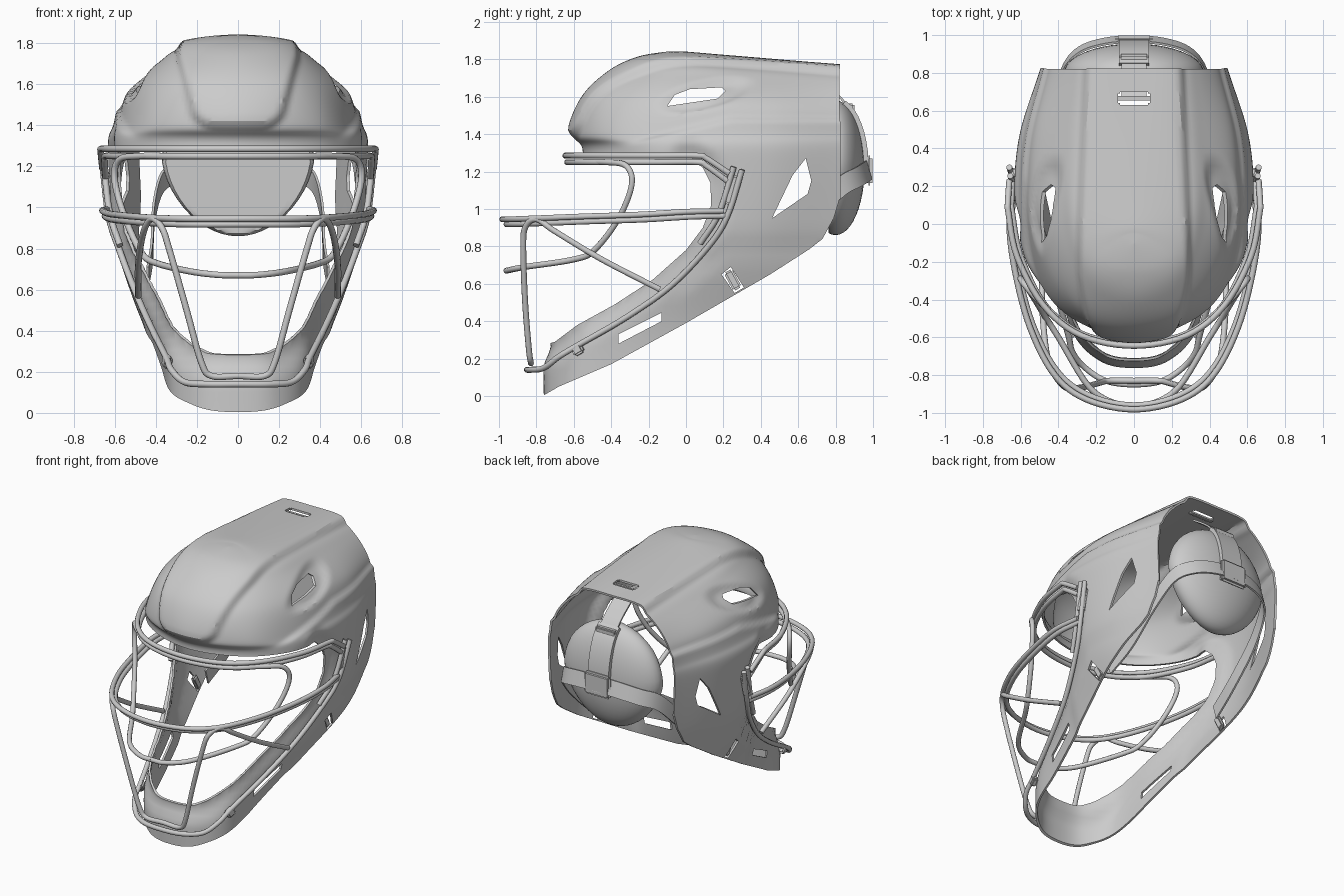
import bpy, bmesh, math
from mathutils import Vector

if "Cube" in bpy.data.objects:
    bpy.data.objects.remove(bpy.data.objects["Cube"])


def catmull(P, n, last=None):
    Q = [2 * P[0] - P[1]] + P + [2 * P[-1] - P[-2] if last is None else last]
    out = []
    for i in range(1, len(Q) - 2):
        a, b, c, d = Q[i - 1:i + 3]
        for k in range(n):
            t = k / n
            out.append(0.5 * (2 * b + (c - a) * t + (2 * a - 5 * b + 4 * c - d) * t * t
                              + (3 * b - a - 3 * c + d) * t ** 3))
    return out + [P[-1].copy()]


def mirrored(half):
    pts = [Vector(p) for p in half]
    return [Vector((-p.x, p.y, p.z)) for p in reversed(pts[1:])] + pts


def smooth(t):
    t = min(1, max(0, t))
    return t * t * (3 - 2 * t)


def add(name, bm):
    me = bpy.data.meshes.new(name)
    bm.to_mesh(me)
    bm.free()
    ob = bpy.data.objects.new(name, me)
    bpy.context.collection.objects.link(ob)
    return ob


def apply_all(ob):
    bpy.context.view_layer.objects.active = ob
    for m in list(ob.modifiers):
        bpy.ops.object.modifier_apply(modifier=m.name)


def prism(name, polys, w=1.2):
    bm = bmesh.new()
    for poly in polys:
        f = bm.faces.new([bm.verts.new((-w, y, z)) for y, z in poly])
        ext = bmesh.ops.extrude_face_region(bm, geom=[f])
        vs = [e for e in ext['geom'] if isinstance(e, bmesh.types.BMVert)]
        bmesh.ops.translate(bm, vec=(2 * w, 0, 0), verts=vs)
    bmesh.ops.recalc_face_normals(bm, faces=bm.faces)
    ob = add(name, bm)
    ob.hide_render = True
    return ob


def box(name, loc, size, rot=(0, 0, 0), bevel=0.01):
    bm = bmesh.new()
    bmesh.ops.create_cube(bm, size=1)
    bmesh.ops.scale(bm, vec=size, verts=bm.verts)
    bmesh.ops.bevel(bm, geom=bm.edges[:], offset=bevel, segments=2, affect='EDGES')
    ob = add(name, bm)
    ob.location, ob.rotation_euler = loc, rot
    return ob


def ribbon(name, path, wide, thick=0.012):
    bm = bmesh.new()
    wide = Vector(wide) / 2
    rows = [(bm.verts.new(p - wide), bm.verts.new(p + wide)) for p in path]
    for (a, b), (c, d) in zip(rows, rows[1:]):
        bm.faces.new((a, c, d, b))
    ob = add(name, bm)
    m = ob.modifiers.new("thickness", 'SOLIDIFY')
    m.thickness, m.offset = thick, 0
    apply_all(ob)
    return ob


def wire(name, half, shift=(0, 0, 0), r=0.016):
    # paths that start on the centre line become one bar, others a left and right pair
    half = [Vector((x + (shift[0] if x else 0), y + shift[1], z + shift[2])) for x, y, z in half]
    if half[0].x:
        paths = [half, [Vector((-p.x, p.y, p.z)) for p in half]]
    else:
        paths = [mirrored(half)]
    cu = bpy.data.curves.new(name, 'CURVE')
    cu.dimensions = '3D'
    cu.bevel_depth, cu.bevel_resolution, cu.use_fill_caps = r, 3, True
    for path in paths:
        pts = catmull(path, 6)
        sp = cu.splines.new('POLY')
        sp.points.add(len(pts) - 1)
        for p, q in zip(sp.points, pts):
            p.co = (*q, 1)
    bpy.context.collection.objects.link(bpy.data.objects.new(name, cu))


# Shell: U-shaped contour rows (z front, z back, then x,y from front centre to back)
ROWS = [
    (-.06, -.06, 0, -.76, .18, -.725, .31, -.59, .345, -.35, .36, 0, .38, .4, .36, .82),
    (.35, .35, 0, -.76, .18, -.725, .335, -.57, .39, -.30, .425, 0, .43, .4, .40, .82),
    (.80, .80, 0, -.72, .24, -.68, .40, -.53, .485, -.25, .555, .05, .565, .4, .45, .82),
    (1.27, 1.27, 0, -.555, .24, -.505, .44, -.38, .55, -.2, .61, .1, .59, .45, .475, .82),
    (1.40, 1.40, 0, -.60, .23, -.55, .42, -.42, .53, -.2, .585, .1, .565, .45, .465, .82),
    (1.58, 1.53, 0, -.53, .22, -.49, .37, -.37, .47, -.17, .53, .1, .52, .45, .44, .82),
    (1.71, 1.66, 0, -.395, .18, -.355, .29, -.26, .36, -.1, .39, .12, .38, .45, .34, .82),
    (1.78, 1.73, 0, -.25, .12, -.23, .20, -.17, .25, -.05, .27, .12, .25, .45, .22, .82),
    (1.806, 1.738, 0, -.1, 0, -.08, 0, -.05, 0, 0, 0, .15, 0, .45, 0, .82)]
rows = []
for zf, zb, *xy in ROWS:
    half = [(x, y, zf + (zb - zf) * max(0, y) / .82) for x, y in zip(xy[::2], xy[1::2])]
    rows.append(catmull(mirrored(half), 10))
n = len(rows[0])
cols = [catmull([r[j] for r in rows], 10, last=rows[-2][n - 1 - j]) for j in range(n)]
bm = bmesh.new()
grid = [[bm.verts.new(p) for p in c] for c in cols]
for a, b in zip(grid, grid[1:]):
    for k in range(len(a) - 1):
        bm.faces.new((a[k], b[k], b[k + 1], a[k + 1]))
bmesh.ops.remove_doubles(bm, verts=bm.verts, dist=0.0005)
bmesh.ops.recalc_face_normals(bm, faces=bm.faces)
if sum(f.normal.dot(f.calc_center_median() - Vector((0, .2, .9))) for f in bm.faces) < 0:
    bmesh.ops.reverse_faces(bm, faces=bm.faces)
bm.normal_update()

# Raised crown panel, side step, vent dent, jaw band and turned-in face rim
RIM = [(-.80, .26), (-.70, .29), (-.58, .38), (-.38, .49), (-.18, .62), (0, .78), (.09, .90),
       (.135, 1.02), (.13, 1.14), (.09, 1.22), (.02, 1.28)]


def rim_distance(y, z):
    p, best = Vector((y, z)), 9
    for a, b in zip(RIM, RIM[1:]):
        a, b = Vector(a), Vector(b)
        t = min(1, max(0, (p - a).dot(b - a) / (b - a).length_squared))
        best = min(best, (p - a - (b - a) * t).length)
    return best


moves = []
for v in bm.verts:
    x, y, z = v.co
    d1 = min(.31, .225 + .27 * (z - 1.4)) - .04 * max(0, y) - abs(x)
    d2 = z - 1.37
    inside = .1 - math.hypot(max(0, .1 - d1), max(0, .1 - d2))
    d = .035 * smooth(inside / .055)
    line = min(1.5, 1.38 + .25 * (y + .25))
    d += .02 * smooth((line - z) / .04) * smooth((y + .35) / .2) * smooth((z - .7) / .2)
    u, w = y - .1, z - 1.61 - .22 * (y - .1)
    d -= .025 * smooth(2.5 * (1 - math.hypot(u / .27, w / .085)))
    d += .012 * smooth((min(.77, .6 + .8 * y) - z) / .03) * smooth((y + .1) / .1)
    d -= .04 * smooth(1 - rim_distance(y, z) / .12)
    moves.append(v.normal * d)
for v, m in zip(bm.verts, moves):
    v.co += m
shell = add("helmet_shell", bm)
m = shell.modifiers.new("thickness", 'SOLIDIFY')
m.thickness, m.offset = .014, -1

# Side outline and openings cut out of the shell
outline = RIM + [(-.1, 1.293), (-.9, 1.293), (-.9, 2), (.95, 2),
                 (.95, 1.06), (.82, 1.05), (.79, .95), (.73, .84), (.66, .785), (.45, .65),
                 (0, .39), (-.4, .17), (-.68, .05), (-.76, .004), (-.9, .004), (-.9, .26)]
vents = [[(.46, .95), (.65, 1.08), (.67, 1.15), (.64, 1.27), (.57, 1.18)],
         [(-.10, 1.55), (.17, 1.59), (.21, 1.63), (.19, 1.65), (.02, 1.64), (-.06, 1.61)],
         [(-.36, .28), (-.13, .40), (-.13, .445), (-.36, .33)],
         [(.19, .65), (.24, .69), (.31, .58), (.26, .55)]]
slot = box("slot_cutter", (0, .665, 1.78), (.17, .07, .3))
slot.hide_render = True
cutters = [(prism("outline_cutter", [outline]), 'INTERSECT'),
           (prism("vent_cutter", vents), 'DIFFERENCE'), (slot, 'DIFFERENCE')]
for c, op in cutters:
    m = shell.modifiers.new(op, 'BOOLEAN')
    m.object, m.operation, m.solver = c, op, 'EXACT'
bpy.context.view_layer.update()
apply_all(shell)
for c, _ in cutters:
    bpy.data.objects.remove(c)

# Face cage
wire("brow_bar", [(0, -.645, 1.285), (.28, -.59, 1.285), (.48, -.43, 1.285), (.62, -.17, 1.285),
                  (.665, .06, 1.285), (.668, .11, 1.27), (.66, .23, 1.19)])
wire("inner_loop", [(0, -.635, 1.25), (.28, -.58, 1.25), (.48, -.43, 1.25), (.58, -.32, 1.23),
                    (.60, -.29, 1.13), (.55, -.36, .95), (.47, -.49, .78), (.40, -.60, .73),
                    (.24, -.86, .69), (.1, -.95, .672), (0, -.96, .67)])
wire("lower_brow_bar", [(0, -.635, 1.25), (.28, -.58, 1.25), (.47, -.43, 1.25),
                        (.60, -.17, 1.25), (.645, .06, 1.25), (.65, .11, 1.23), (.645, .22, 1.15)])
bar = [(0, -.982, .945), (.25, -.93, .945), (.42, -.80, .95), (.55, -.55, .96),
       (.63, -.25, .97), (.66, 0, .985), (.635, .2, .99)]
wire("cross_bar_upper", bar)
wire("cross_bar_lower", bar, (-.012, .022, -.027))
wire("vertical_bar", [(0, -.83, .18), (.13, -.83, .18), (.18, -.84, .25), (.25, -.86, .5),
                      (.33, -.87, .78), (.37, -.86, .90), (.42, -.80, .945), (.46, -.70, .88),
                      (.485, -.45, .73), (.485, -.14, .57)])
frame = [(0, -.85, .14), (.15, -.83, .14), (.26, -.76, .15), (.325, -.68, .21), (.35, -.58, .27),
         (.425, -.32, .42), (.50, -.08, .59), (.58, .12, .80), (.63, .22, .96), (.66, .30, 1.21)]
wire("frame_bar", frame)
wire("hinge_bar", frame[7:], (-.005, -.045, .015))

# Cage clips on both sides
for s in (1, -1):
    box("chin_clip", (s * .345, -.58, .25), (.04, .06, .06), (.5, 0, s * -.3))
    box("temple_clip", (s * .635, .25, 1.10), (.03, .06, .16), (-.25, 0, 0))
    box("jaw_clip", (s * .50, .25, .62), (.03, .05, .11), (.5, 0, 0))

# Rear pad with centre rib
bm = bmesh.new()
bmesh.ops.create_uvsphere(bm, u_segments=40, v_segments=24, radius=1)
for v in bm.verts:
    x, y, z = v.co
    v.co = (x * .37 * (1 + .15 * min(0, z)), max(y, -.25) * .155 + .80, z * .36 + 1.22)
add("rear_pad", bm)
rib = [Vector((0, .80 + .162 * math.cos(a), 1.22 + .36 * math.sin(a)))
       for a in [-.2 + .15 * i for i in range(11)]]
ribbon("pad_rib", rib, (.16, 0, 0), .03)

# Rear straps, running down inside the jaw, and buckles
strap = catmull(mirrored([(0, .978, 1.21), (.16, .965, 1.20), (.29, .92, 1.17), (.37, .83, 1.12),
                          (.41, .68, .97), (.42, .47, .78), (.44, .28, .66)]), 5)
ribbon("rear_strap", strap, (0, -.03, .10))
ribbon("top_strap", catmull([Vector(p) for p in [(0, .66, 1.72), (0, .76, 1.65), (0, .83, 1.59),
                                                 (0, .89, 1.51)]], 5), (.13, 0, 0))
box("rear_buckle", (0, .98, 1.205), (.2, .036, .16), bevel=.015)
box("top_buckle", (0, .88, 1.54), (.16, .04, .05))
box("slot_bar", (0, .665, 1.765), (.18, .025, .02), bevel=.005)

# Smooth shading with kept edges
bpy.ops.object.select_all(action='DESELECT')
for ob in bpy.context.scene.objects:
    if ob.type == 'MESH':
        ob.select_set(True)
        bpy.context.view_layer.objects.active = ob
bpy.ops.object.shade_smooth_by_angle(angle=math.radians(30))
